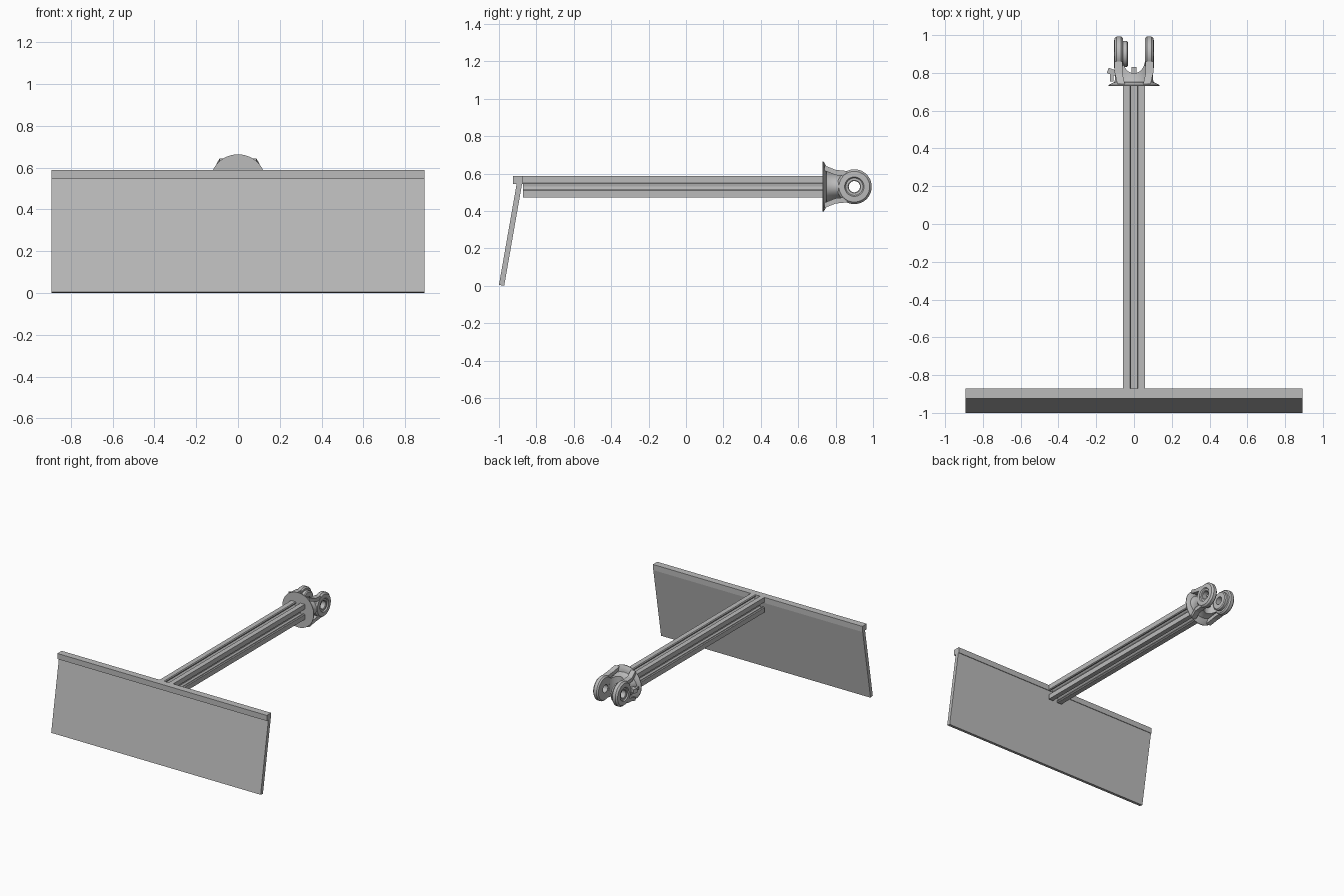
import bpy, bmesh, math
from mathutils import Matrix, Vector

cube = bpy.data.objects.get("Cube")
if cube:
    bpy.data.objects.remove(cube, do_unlink=True)

grey = bpy.data.materials.new("neutral grey")
grey.use_nodes = True
colour = (0.5, 0.5, 0.5, 1)
grey.diffuse_color = colour
grey.node_tree.nodes["Principled BSDF"].inputs["Base Color"].default_value = colour

AXIS_Z = 0.53   # height of the beam centre line
EAR_Y = 0.9     # pivot position
ALONG_Y = Matrix.Rotation(-math.pi / 2, 4, 'X')
ALONG_X = Matrix.Rotation(math.pi / 2, 4, 'Y')


def make(name, bm, matrix=Matrix(), smooth=False):
    bm.transform(matrix)
    bmesh.ops.recalc_face_normals(bm, faces=bm.faces)
    mesh = bpy.data.meshes.new(name)
    bm.to_mesh(mesh)
    bm.free()
    mesh.materials.append(grey)
    obj = bpy.data.objects.new(name, mesh)
    bpy.context.collection.objects.link(obj)
    if smooth:
        bpy.ops.object.select_all(action='DESELECT')
        obj.select_set(True)
        bpy.context.view_layer.objects.active = obj
        bpy.ops.object.shade_smooth_by_angle(angle=math.radians(35))
    return obj


def loft(name, rings, matrix=Matrix(), closed=False, smooth=False):
    """Skin a list of point loops; cap the ends unless closed on itself."""
    bm = bmesh.new()
    loops = [[bm.verts.new(p) for p in ring] for ring in rings]
    pairs = list(zip(loops, loops[1:]))
    if closed:
        pairs.append((loops[-1], loops[0]))
    else:
        bm.faces.new(loops[0])
        bm.faces.new(loops[-1])
    n = len(loops[0])
    for a, b in pairs:
        for i in range(n):
            j = (i + 1) % n
            bm.faces.new((a[i], a[j], b[j], b[i]))
    return make(name, bm, matrix, smooth)


def prism(name, outline, low, high, matrix=Matrix()):
    return loft(name, [[(x, y, h) for x, y in outline] for h in (low, high)], matrix)


def ellipse(rx, ry, h, n=48):
    steps = [math.tau * i / n for i in range(n)]
    return [(rx * math.cos(a), ry * math.sin(a), h) for a in steps]


def box(name, centre, size, matrix=Matrix()):
    bm = bmesh.new()
    bmesh.ops.create_cube(bm, size=1)
    return make(name, bm, Matrix.Translation(centre) @ matrix @ Matrix.Diagonal((*size, 1)))


def turned(name, profile, x, closed=True):
    """Turn a (radius, offset) profile about the pivot pin axis."""
    place = Matrix.Translation((x, EAR_Y, AXIS_Z)) @ ALONG_X
    return loft(name, [ellipse(r, r, h) for r, h in profile], place, closed, True)


def cut(target, cutter):
    mod = target.modifiers.new("cut", 'BOOLEAN')
    mod.operation = 'DIFFERENCE'
    mod.solver = 'EXACT'
    mod.object = cutter
    cutter.hide_render = True
    cutter.hide_viewport = True
    cutter.display_type = 'WIRE'


# Blade and its top rail
blade_side = [(-1.0, 0.005), (-0.972, 0), (-0.876, 0.548), (-0.904, 0.553)]
rail_side = [(-0.925, 0.545), (-0.872, 0.545), (-0.872, 0.588), (-0.925, 0.588)]
YZ_TO_WORLD = Matrix(((0, 0, 1, 0), (1, 0, 0, 0), (0, 1, 0, 0), (0, 0, 0, 1)))
prism("blade", blade_side, -0.893, 0.893, YZ_TO_WORLD)
prism("top_rail", rail_side, -0.893, 0.893, YZ_TO_WORLD)

# Slotted beam: one side of the section, turned four times
half = [(0.058, 0.058), (0.021, 0.058), (0.016, 0.052), (0.016, 0.045),
        (0.034, 0.045), (0.034, 0.037), (0.017, 0.02)]
side = half + [(0, 0.017)] + [(-x, y) for x, y in reversed(half[1:])]
section = []
for k in range(4):
    turn = Matrix.Rotation(k * math.pi / 2, 2)
    section += [tuple(turn @ Vector(p)) for p in side]
beam_place = Matrix.Translation((0, 0, AXIS_Z)) @ ALONG_Y
prism("beam", section, -0.872, 0.735, beam_place)

# Round flange and the yoke body that rises from it
flange_profile = [(0.134, 0.731), (0.134, 0.736), (0.118, 0.745), (0.1, 0.752)]
loft("flange", [ellipse(r, r, h) for r, h in flange_profile], beam_place, smooth=True)
body_rings = [(0.108, 0.092, 0.742), (0.1, 0.078, 0.765), (0.1, 0.07, 0.8),
              (0.105, 0.068, 0.83), (0.105, 0.066, 0.87)]
body = loft("yoke_body", [ellipse(*r) for r in body_rings], beam_place, smooth=True)
slot_outline = [(0.058, 1.1), (-0.058, 1.1)]
slot_outline += [(0.058 * math.cos(a), 0.868 + 0.07 * math.sin(a))
                 for a in [math.pi + math.pi * i / 20 for i in range(21)]]
cut(body, prism("slot_cutter", slot_outline, 0, 1))
bore = loft("bore_cutter", [ellipse(0.05, 0.05, h) for h in (-0.2, 0.2)],
            Matrix.Translation((0, EAR_Y, AXIS_Z)) @ ALONG_X)
cut(body, bore)

# Pair of pierced ears with raised rims, mirrored
for s, word in ((1, "left"), (-1, "right")):
    ear = [(0.03, -0.024), (0.084, -0.024), (0.093, -0.014), (0.093, 0.01),
           (0.082, 0.022), (0.052, 0.024), (0.046, 0.016), (0.034, 0.016), (0.03, 0.012)]
    turned(word + "_ear", [(r, s * h) for r, h in ear], s * 0.082)

    # Splayed ribs from each ear to the flange, above and below
    for t, level in ((1, "upper"), (-1, "lower")):
        start, end = (s * 0.068, t * 0.1), (s * 0.082, t * 0.076)
        rings = [[(cx + 0.02 * a, cz + 0.014 * b, y)
                  for a, b in ((-1, -1), (1, -1), (1, 1), (-1, 1))]
                 for (cx, cz), y in ((start, 0.74), (end, 0.8), ((end[0], t * 0.07), 0.86))]
        loft(word + "_" + level + "_rib", rings,
             Matrix.Translation((0, 0, AXIS_Z)) @ Matrix(
                 ((1, 0, 0, 0), (0, 0, 1, 0), (0, 1, 0, 0), (0, 0, 0, 1))))

# Pivot insert on the inner face of the right ear
turned("pivot_insert", [(0.03, -0.014), (0.07, -0.014), (0.07, 0.008),
                        (0.062, 0.014), (0.03, 0.014)], -0.046)

# Central lug in the fork and a small side catch
box("centre_lug", (0, 0.805, AXIS_Z), (0.028, 0.05, 0.05))
box("side_catch", (-0.118, 0.805, AXIS_Z), (0.045, 0.03, 0.03),
    Matrix.Rotation(-0.4, 4, 'Z'))
box("catch_stem", (-0.118, 0.78, AXIS_Z), (0.018, 0.05, 0.02))
